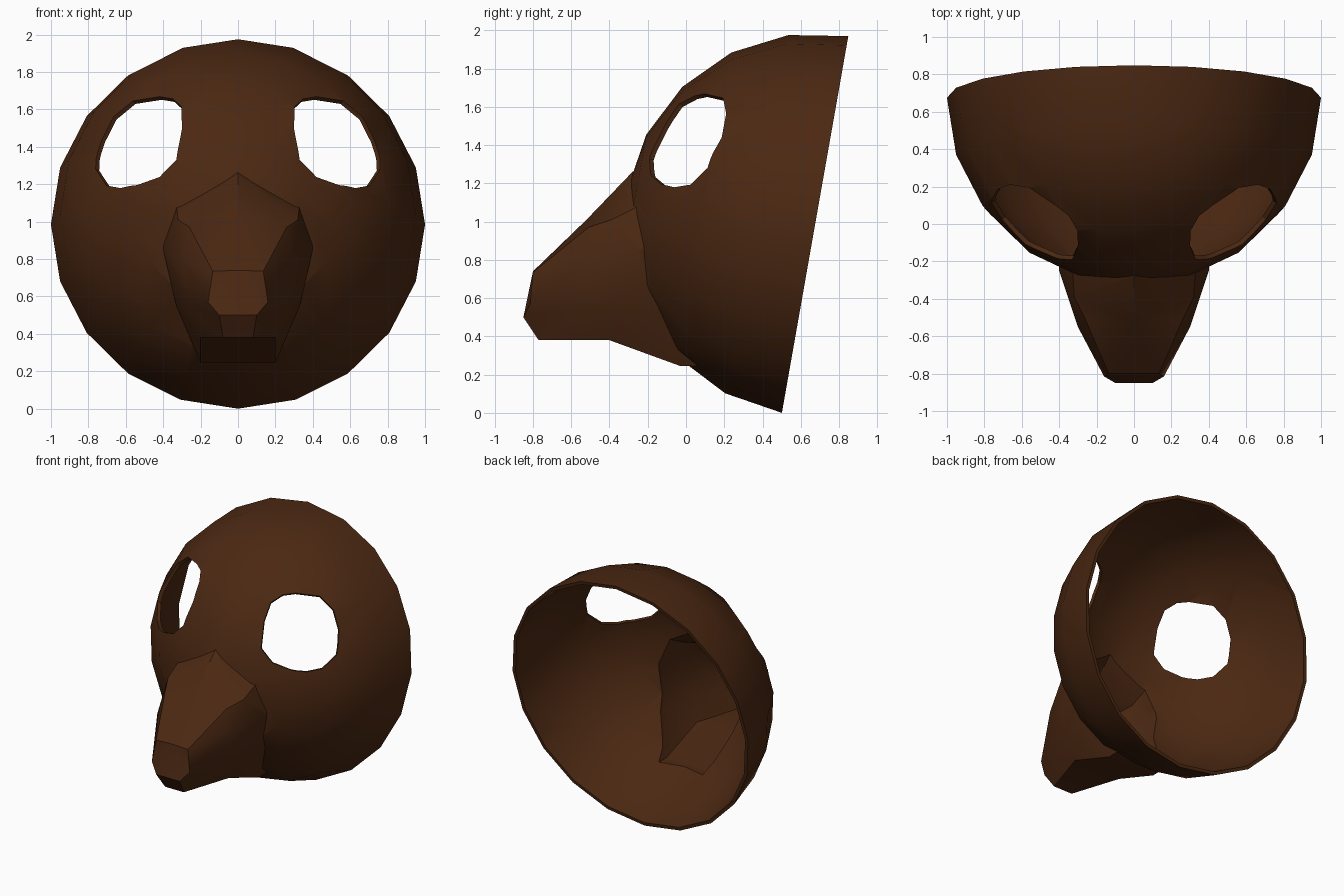
import bpy, bmesh, math
from mathutils import Matrix, Vector

if "Cube" in bpy.data.objects:
    bpy.data.objects.remove(bpy.data.objects["Cube"])

CENTRE = Vector((0, 0.675, 0.985))   # centre of the tilted rim
THICK = 0.025

brown = bpy.data.materials.new("dark brown")
brown.diffuse_color = (0.07, 0.021, 0.006, 1)
brown.use_nodes = True
brown.node_tree.nodes["Principled BSDF"].inputs["Base Color"].default_value = brown.diffuse_color


def finish(bm, name):
    bmesh.ops.recalc_face_normals(bm, faces=bm.faces[:])
    me = bpy.data.meshes.new(name)
    bm.to_mesh(me)
    bm.free()
    ob = bpy.data.objects.new(name, me)
    bpy.context.collection.objects.link(ob)
    me.materials.append(brown)
    return ob


# Dome: 20-sided sphere whose pole points forward and slightly up
def dome(name, radius, half):
    bm = bmesh.new()
    bmesh.ops.create_uvsphere(bm, u_segments=20, v_segments=10, radius=radius)
    if half:
        low = [v for v in bm.verts if v.co.z < -0.01]
        bmesh.ops.delete(bm, geom=low, context='VERTS')
        bmesh.ops.holes_fill(bm, edges=[e for e in bm.edges if e.is_boundary], sides=0)
    bm.transform(Matrix.Translation(CENTRE) @ Matrix.Rotation(math.radians(80), 4, 'X'))
    return finish(bm, name)


# Snout: loft of half sections (top centre, top edge, side, lower side, bottom corner, bottom centre)
SECTIONS = [
    [(0, .3, 1.5), (.36, .3, 1.35), (.4, .3, .85), (.33, .3, .55), (.2, .3, .25), (0, .3, .25)],
    [(0, -.28, 1.26), (.32, -.39, 1.01), (.4, -.25, .85), (.33, -.17, .55), (.2, -.03, .245), (0, -.03, .245)],
    [(0, -.52, 1.01), (.26, -.51, .97), (.3, -.55, .8), (.275, -.47, .55), (.2, -.4, .38), (0, -.4, .38)],
    [(0, -.8, .74), (.135, -.8, .735), (.16, -.815, .57), (.1, -.85, .5), (.08, -.77, .38), (0, -.77, .38)],
]


def snout(name, inset):
    bm = bmesh.new()
    rings = []
    for half in SECTIONS:
        pts = half + [(-x, y, z) for x, y, z in half[4:0:-1]]
        rings.append([bm.verts.new(p) for p in pts])
    for a, b in zip(rings, rings[1:]):
        for i in range(10):
            j = (i + 1) % 10
            bm.faces.new((a[i], a[j], b[j], b[i]))
    bm.faces.new(rings[0])
    f = rings[-1]
    bm.faces.new([f[i] for i in (0, 1, 2, 3, 7, 8, 9)])
    bm.faces.new(f[3:8])
    bmesh.ops.recalc_face_normals(bm, faces=bm.faces[:])
    bm.normal_update()
    moves = [(v, v.normal * inset * min(v.calc_shell_factor(), 1.4)) for v in bm.verts]
    for v, d in moves:
        v.co -= d
    bmesh.ops.triangulate(bm, faces=bm.faces[:])
    return finish(bm, name)


# Eye cutters: front outline projected through the dome towards its centre
EYE = [(.3, 1.61), (.3, 1.5), (.33, 1.33), (.42, 1.24), (.54, 1.195), (.63, 1.18), (.71, 1.195),
       (.76, 1.28), (.73, 1.44), (.66, 1.56), (.56, 1.645), (.42, 1.67), (.35, 1.66)]


def eye_cutter(side):
    bm = bmesh.new()
    loops = []
    for s in (0.7, 1.25):
        loop = []
        for x, z in EYE:
            dz = z - CENTRE.z
            d = Vector((x * side, -math.sqrt(0.98 - x * x - dz * dz), dz))
            loop.append(bm.verts.new(CENTRE + d * s))
        loops.append(loop)
    a, b = loops
    n = len(EYE)
    for i in range(n):
        j = (i + 1) % n
        bm.faces.new((a[i], a[j], b[j], b[i]))
    bm.faces.new(a)
    bm.faces.new(b)
    bmesh.ops.triangulate(bm, faces=[f for f in bm.faces if len(f.verts) > 4])
    return finish(bm, "eye_cutter")


def boolean(ob, other, operation):
    m = ob.modifiers.new("cut", 'BOOLEAN')
    m.operation, m.object, m.solver = operation, other, 'EXACT'
    dg = bpy.context.evaluated_depsgraph_get()
    me = bpy.data.meshes.new_from_object(ob.evaluated_get(dg))
    ob.modifiers.clear()
    ob.data = me
    bpy.data.objects.remove(other)


# Hollow mask: outer solid minus inner solid minus eyes
mask = dome("mask", 1.0, True)
boolean(mask, snout("snout", 0), 'UNION')
inner = dome("inner", 1 - THICK, False)
boolean(inner, snout("inner_snout", THICK), 'UNION')
boolean(mask, inner, 'DIFFERENCE')
for side in (1, -1):
    boolean(mask, eye_cutter(side), 'DIFFERENCE')

bpy.context.view_layer.objects.active = mask
mask.select_set(True)
bpy.ops.object.shade_smooth_by_angle(angle=math.radians(32))
